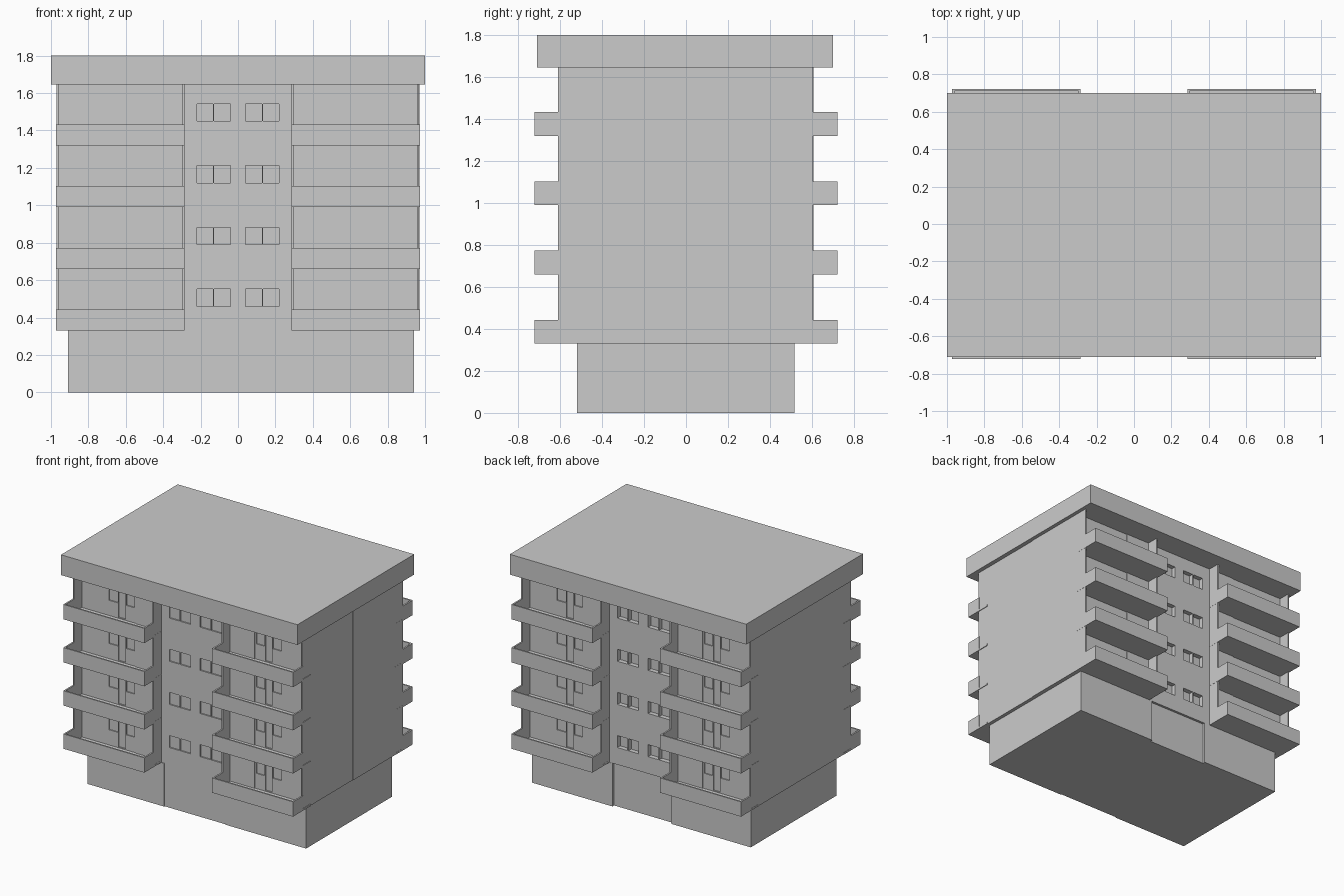
import bpy, bmesh
from mathutils import Matrix, Vector

if "Cube" in bpy.data.objects:
    bpy.data.objects.remove(bpy.data.objects["Cube"])

STOREY, FIRST, TOP = 0.33, 0.33, 1.645


def boxes(name, specs):
    """One object from boxes given as (x0, x1, y0, y1, z0, z1)."""
    bm = bmesh.new()
    for x0, x1, y0, y1, z0, z1 in specs:
        x0, x1 = sorted((x0, x1))
        y0, y1 = sorted((y0, y1))
        m = Matrix.Translation(Vector((x0 + x1, y0 + y1, z0 + z1)) / 2)
        m = m @ Matrix.Diagonal((x1 - x0, y1 - y0, z1 - z0, 1))
        bmesh.ops.create_cube(bm, size=1, matrix=m)
    me = bpy.data.meshes.new(name)
    bm.to_mesh(me)
    bm.free()
    ob = bpy.data.objects.new(name, me)
    bpy.context.collection.objects.link(ob)
    return ob


def cut(target, specs):
    cutter = boxes(target.name + "_cutter", specs)
    cutter.hide_render = True
    mod = target.modifiers.new("cut", 'BOOLEAN')
    mod.operation = 'DIFFERENCE'
    mod.solver = 'EXACT'
    mod.object = cutter
    bpy.context.view_layer.objects.active = target
    bpy.ops.object.modifier_apply(modifier=mod.name)
    bpy.data.objects.remove(cutter)


# Roof slab and ground floor with a shallow entrance recess front and back
boxes("roof", [(-1, 1, -0.71, 0.70, TOP, 1.8)])
base = boxes("ground_floor", [(-0.91, 0.94, -0.52, 0.517, 0, FIRST)])
cut(base, [(-0.26, 0.26, -0.6, -0.514, -0.1, 0.5),
           (-0.24, 0.26, 0.497, 0.6, -0.1, 0.5)])

# Upper floors: central core with window and balcony door recesses
core = boxes("upper_floors", [(-0.962, 0.962, -0.515, 0.515, FIRST, TOP)])
holes = []
for floor in range(4):
    z = FIRST + floor * STOREY
    for side, depth in ((-1, 0.01), (1, 0.035)):
        y0, y1 = side * (0.515 - depth), side * 0.6
        for sx in (-1, 1):
            # two panes separated by a mullion
            holes.append((sx * 0.04, sx * 0.127, y0, y1, z + 0.13, z + 0.222))
            holes.append((sx * 0.133, sx * 0.22, y0, y1, z + 0.13, z + 0.222))
            # balcony window, door, window
            d0 = side * 0.507
            for a, b, low in ((0.515, 0.586, 0.13), (0.592, 0.65, 0.02),
                              (0.656, 0.73, 0.13)):
                holes.append((sx * a, sx * b, d0, y1, z + low, z + 0.225))
cut(core, holes)

# End walls, each reaching out to the balcony fronts
boxes("left_end_wall", [(-0.97, -0.96, -0.61, 0.605, FIRST, TOP)])
boxes("right_end_wall", [(0.96, 0.967, -0.61, 0, FIRST, TOP),
                         (0.96, 0.971, 0, 0.605, FIRST, TOP)])

# Fins dividing balconies from the centre, and the slightly raised inner wall
for side, face in (("front", -1), ("back", 1)):
    for hand, sx in (("left", -1), ("right", 1)):
        boxes(f"{side}_{hand}_fin",
              [(sx * 0.287, sx * 0.298, face * 0.51, face * 0.608, FIRST, TOP)])
        boxes(f"{side}_{hand}_inner_wall",
              [(sx * 0.295, sx * 0.505, face * 0.51, face * 0.52, FIRST, TOP)])
        # Balcony trays: floor, front parapet and two ends
        for floor in range(4):
            z = FIRST + floor * STOREY
            t = z + 0.113
            i, o, near, far = sx * 0.286, sx * 0.972, face * 0.51, face * 0.723
            boxes(f"{side}_{hand}_balcony_{floor + 1}", [
                (i, o, near, far, z, z + 0.014),
                (i, o, face * 0.712, far, z, t),
                (i, sx * 0.298, face * 0.60, far, z, t),
                (sx * 0.96, o, face * 0.60, far, z, t)])
